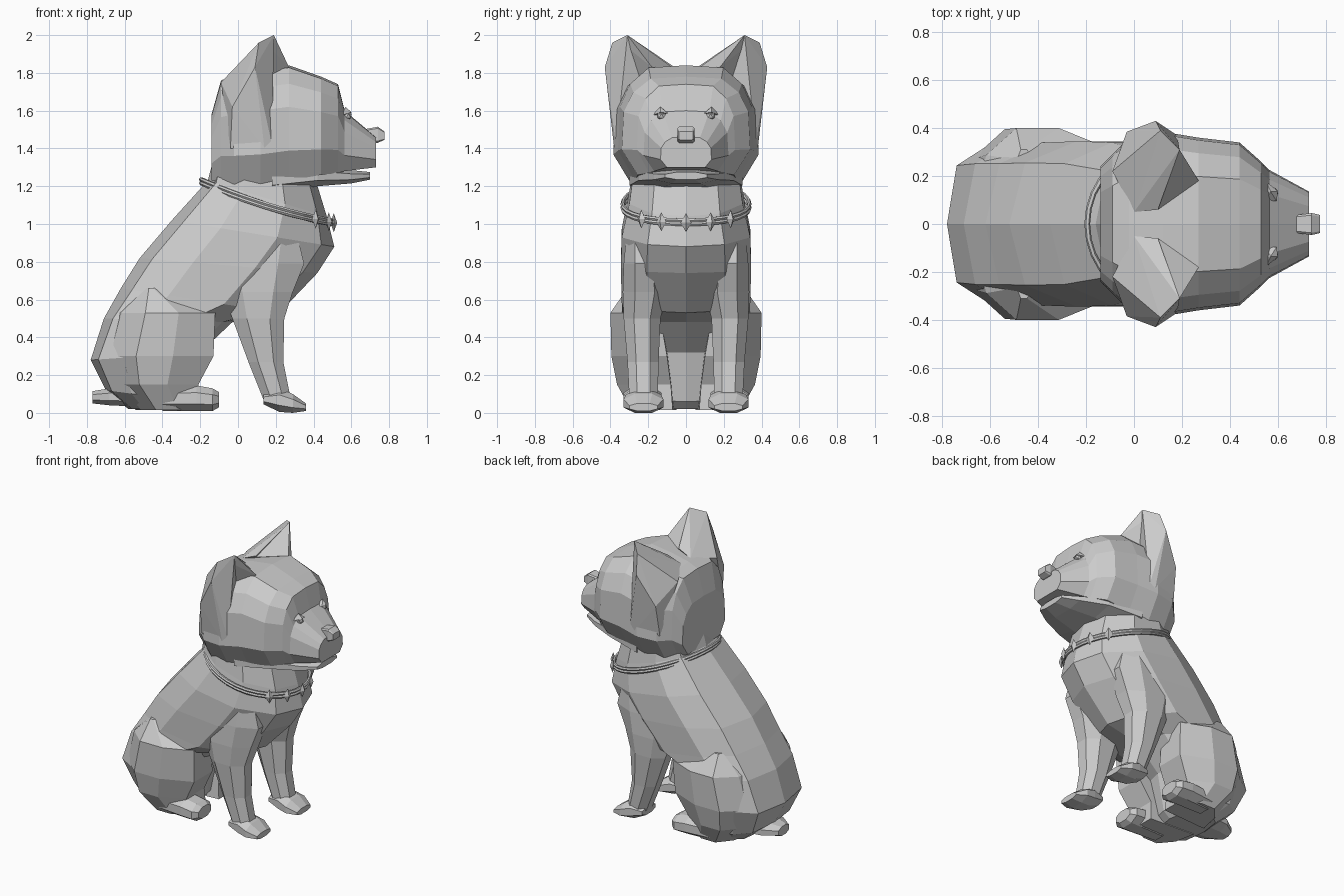
import bpy, bmesh, math
from mathutils import Vector

if "Cube" in bpy.data.objects:
    bpy.data.objects.remove(bpy.data.objects["Cube"])


def finish(name, bm):
    bmesh.ops.recalc_face_normals(bm, faces=bm.faces)
    me = bpy.data.meshes.new(name)
    bm.to_mesh(me)
    bm.free()
    ob = bpy.data.objects.new(name, me)
    bpy.context.collection.objects.link(ob)
    return ob


def loft(name, rings, s=1, closed=False):
    """Skin a list of point rings; s=-1 mirrors across y."""
    bm = bmesh.new()
    vs = [[bm.verts.new((x, y * s, z)) for x, y, z in r] for r in rings]
    n = len(vs[0])
    for k in range(len(vs) if closed else len(vs) - 1):
        a, b = vs[k], vs[(k + 1) % len(vs)]
        for i in range(n):
            j = (i + 1) % n
            bm.faces.new((a[i], a[j], b[j], b[i]))
    if not closed:
        bm.faces.new(vs[0])
        bm.faces.new(vs[-1])
    return finish(name, bm)


def hull(name, pts, s=1):
    bm = bmesh.new()
    for x, y, z in pts:
        bm.verts.new((x, y * s, z))
    bmesh.ops.convex_hull(bm, input=bm.verts)
    bmesh.ops.delete(bm, geom=[v for v in bm.verts if not v.link_faces], context='VERTS')
    return finish(name, bm)


def octagon(a0, a1, b0, b1, c=0.28):
    """Chamfered rectangle as 2D points."""
    a, b = (a1 - a0) * c, (b1 - b0) * c
    return [(a0 + a, b0), (a1 - a, b0), (a1, b0 + b), (a1, b1 - b),
            (a1 - a, b1), (a0 + a, b1), (a0, b1 - b), (a0, b0 + b)]


def z_ring(z, *r):
    return [(p, q, z) for p, q in octagon(*r)]


def x_ring(x, *r):
    return [(x, p, q) for p, q in octagon(*r)]


def section(B, F, w, shape):
    """Symmetric ring from back/top point B to front/bottom point F in xz."""
    pts = [(B[0] + (F[0] - B[0]) * t, y * w, B[1] + (F[1] - B[1]) * t) for t, y in shape]
    return pts + [(x, -y, z) for x, y, z in reversed(pts[1:-1])]


# Torso: neck down to rump
torso_shape = [(0, 0), (.07, .74), (.3, 1), (.65, 1), (.92, .6), (1, 0)]
torso = [((-.11, 1.42), (.40, 1.27), .27), ((-.16, 1.23), (.47, 1.04), .3),
         ((-.35, 1.02), (.51, .88), .34), ((-.52, .82), (.42, .74), .345),
         ((-.62, .66), (.22, .53), .34), ((-.71, .5), (-.03, .48), .34),
         ((-.78, .28), (-.2, .32), .33), ((-.70, .12), (-.25, .06), .28),
         ((-.58, .02), (-.3, .02), .2)]
loft("torso", [section(*r, torso_shape) for r in torso])

# Head: back of skull to muzzle
head_shape = [(0, 0), (.02, .55), (.16, .82), (.36, .97), (.74, 1), (1, .75), (1, 0)]
head = [(-.14, 1.58, 1.23, .24), (-.09, 1.76, 1.22, .29), (-.02, 1.79, 1.21, .36),
        (.12, 1.82, 1.21, .385), (.27, 1.84, 1.23, .36), (.44, 1.78, 1.26, .34),
        (.53, 1.74, 1.27, .26), (.565, 1.60, 1.28, .225), (.73, 1.46, 1.30, .135)]
loft("head", [section((x, t), (x, b), w, head_shape) for x, t, b, w in head])

# Lower jaw
loft("lower_jaw", [x_ring(.18, -.3, .3, 1.16, 1.32), x_ring(.42, -.25, .25, 1.2, 1.31),
                   x_ring(.6, -.17, .17, 1.215, 1.285), x_ring(.7, -.11, .11, 1.235, 1.275)])

# Nose
loft("nose", [x_ring(.66, -.035, .035, 1.43, 1.5, .1), x_ring(.74, -.046, .046, 1.43, 1.515, .1),
              x_ring(.775, -.038, .038, 1.445, 1.49, .1)])

# Tail: short flat wedge
loft("tail", [x_ring(-.45, -.15, .15, .03, .14), x_ring(-.68, -.12, .12, .04, .13),
              x_ring(-.77, -.06, .06, .05, .115)])

for side, s in (("left", 1), ("right", -1)):
    # Ears: broad back shell flowing from the skull, plus inner ridge
    hull("ear_" + side, [(.11, .39, 1.96), (.19, .31, 2.0), (.09, .43, 1.83), (.14, .38, 1.4),
                         (.1, .06, 1.83), (-.0, .05, 1.79), (-.09, .22, 1.75), (-.03, .385, 1.62),
                         (-.04, .35, 1.4), (.18, .37, 1.42), (.12, .37, 1.8)], s)
    hull("ear_inner_" + side, [(.19, .31, 2.0), (.15, .33, 1.95), (.1, .06, 1.82),
                               (.27, .18, 1.83), (.13, .25, 1.74)], s)

    # Eyes with brows
    bm = bmesh.new()
    bmesh.ops.create_icosphere(bm, subdivisions=1, radius=.026)
    bmesh.ops.translate(bm, verts=bm.verts, vec=(.578, .13 * s, 1.572))
    finish("eye_" + side, bm)
    hull("brow_" + side, [(.55, .18, 1.575), (.57, .135, 1.62), (.595, .095, 1.585),
                          (.6, .135, 1.592), (.55, .1, 1.59), (.54, .14, 1.59)], s)

    # Front legs and paws
    loft("front_leg_" + side, [z_ring(1.0, .08, .3, .16, .31), z_ring(.79, -.14, .35, .12, .33),
                               z_ring(.64, -.08, .29, .10, .335), z_ring(.5, -.03, .245, .135, .33),
                               z_ring(.27, .055, .24, .145, .31),
                               z_ring(.07, .135, .28, .15, .3)], s)
    loft("front_paw_" + side, [x_ring(.135, .15, .3, .045, .1), x_ring(.22, .13, .32, .005, .13),
                               x_ring(.29, .12, .33, 0, .1), x_ring(.36, .15, .3, .01, .05)], s)

    # Thighs: rings from inner front, round the outside, to the rump
    thigh = []
    for z, x0, x1, yi, yo in ((.66, -.5, -.42, .2, .31), (.53, -.69, -.12, .12, .4),
                              (.3, -.76, -.13, .08, .395), (.15, -.69, -.21, .06, .365),
                              (.015, -.56, -.2, .05, .29)):
        L = x1 - x0
        thigh.append([(x1, yi + .02, z), (x1, yi + (yo - yi) * .72, z), (x1 - .34 * L, yo, z),
                      (x0 + .35 * L, yo, z), (x0 + .13 * L, yi + (yo - yi) * .6, z),
                      (x0 + .05 * L, yi, z)])
    loft("thigh_" + side, thigh, s)
    # Hind paws
    loft("hind_paw_" + side, [x_ring(-.4, .14, .31, .01, .14), x_ring(-.22, .13, .33, .01, .145),
                              x_ring(-.135, .13, .33, .01, .13), x_ring(-.1, .16, .3, .03, .11)], s)


# Collar: two thin strands following a sagging ellipse
def collar_point(a, grow=0.0):
    x = .15 + (.345 + grow) * math.cos(a)
    u = (x + .18) / .67
    return Vector((x, (.335 + grow) * math.sin(a), 1.22 - .29 * u + .08 * u * u))


for name, dz in (("collar_upper", .01), ("collar_lower", -.01)):
    rings = []
    for k in range(32):
        a = math.tau * k / 32
        c = collar_point(a)
        out = Vector((math.cos(a), math.sin(a), 0))
        rings.append([c + out * (.012 * math.cos(b)) + Vector((0, 0, dz + .012 * math.sin(b)))
                      for b in (math.tau * i / 6 for i in range(6))])
    loft(name, rings, closed=True)

# Diamond studs on the front of the collar
for i, y in enumerate((-.235, -.13, 0, .13, .235)):
    a = math.asin(y / .345)
    c = collar_point(a, .012)
    n = Vector((math.cos(a), math.sin(a), 0))
    t = Vector((-n.y, n.x, 0))
    up = Vector((0, 0, 1))
    hull("collar_stud_%d" % (i + 1), [c + v for d, r in ((n, .018), (t, .028), (up, .05))
                                      for v in (d * r, -d * r)])
